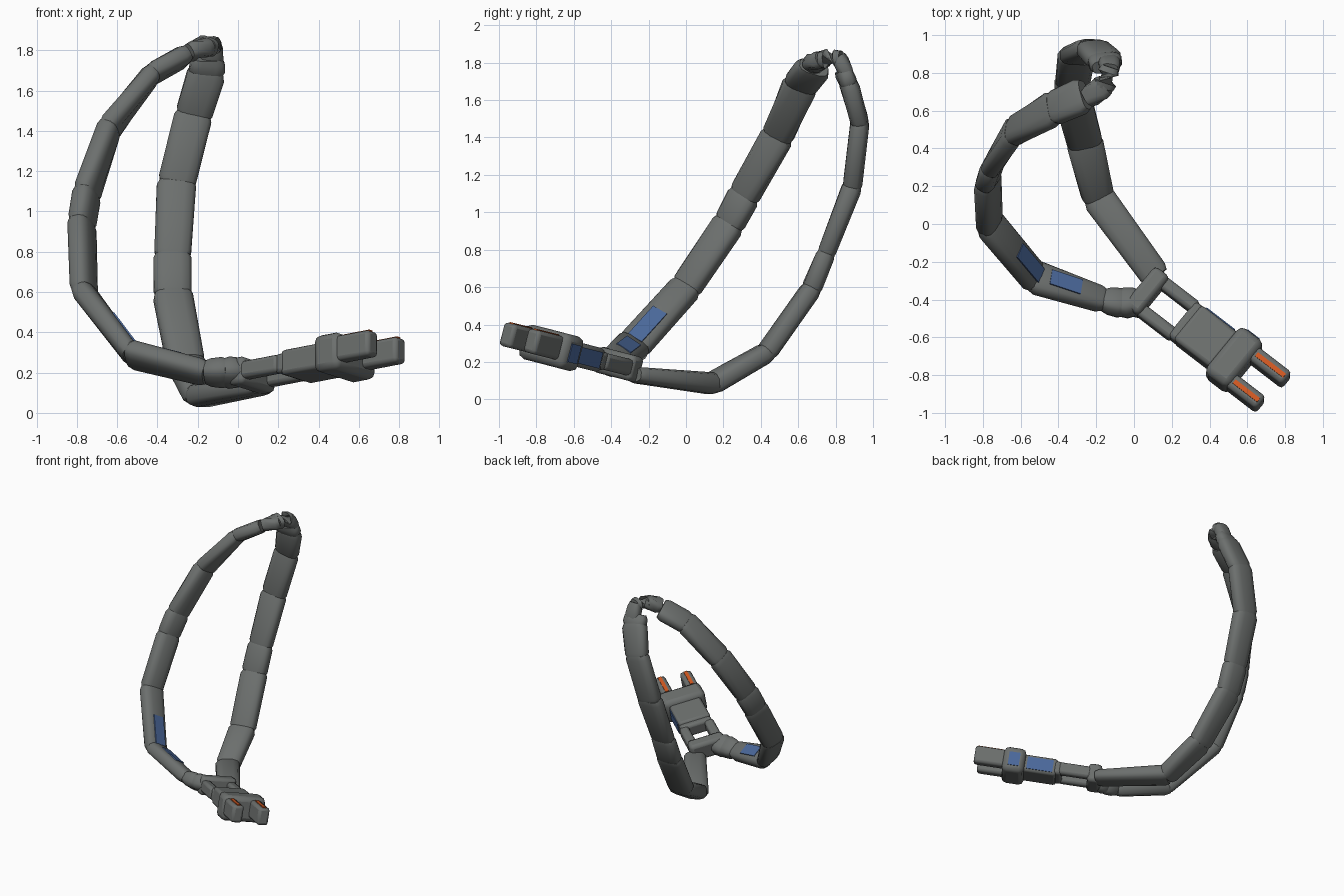
import bpy, bmesh
from math import cos, sin, tau
from mathutils import Vector, Matrix

if "Cube" in bpy.data.objects:
    bpy.data.objects.remove(bpy.data.objects["Cube"])


def material(name, rgb):
    m = bpy.data.materials.new(name)
    m.use_nodes = True
    m.diffuse_color = (*rgb, 1)
    m.node_tree.nodes["Principled BSDF"].inputs["Base Color"].default_value = (*rgb, 1)
    return m


grey = material("grey webbing", (0.15, 0.16, 0.155))
blue = material("blue patch", (0.07, 0.14, 0.33))
orange = material("orange strip", (0.65, 0.10, 0.015))


def finish(bm, name, mat, bevel=0):
    bmesh.ops.recalc_face_normals(bm, faces=bm.faces)
    me = bpy.data.meshes.new(name)
    bm.to_mesh(me)
    bm.free()
    ob = bpy.data.objects.new(name, me)
    bpy.context.collection.objects.link(ob)
    me.materials.append(mat)
    if bevel:
        mod = ob.modifiers.new("Bevel", "BEVEL")
        mod.width, mod.segments = bevel, 2
    bpy.ops.object.select_all(action="DESELECT")
    ob.select_set(True)
    bpy.context.view_layer.objects.active = ob
    bpy.ops.object.shade_smooth_by_angle(angle=0.7)
    return ob


def frame(t, w):
    """Width and thickness directions square to a path direction."""
    w = (w - t * w.dot(t)).normalized()
    return w, t.cross(w)


def segment(name, p, q, wp, wq, size_p, size_q):
    """Flattened padded sleeve from p to q with chamfered ends."""
    t = (q - p).normalized()
    length = (q - p).length
    bm = bmesh.new()
    rings = []
    end = min(0.02, length * 0.2)
    for d, k in ((-0.012, 0.85), (end, 1), (length - end, 1), (length + 0.012, 0.85)):
        f = min(max(d / length, 0), 1)
        w, n = frame(t, wp.lerp(wq, f))
        half_w, half_n = (a + (b - a) * f for a, b in zip(size_p, size_q))
        ring = []
        for i in range(12):
            c, s = cos(tau * (i + .5) / 12), sin(tau * (i + .5) / 12)
            c, s = [(abs(v) ** 0.65) * (1 if v > 0 else -1) for v in (c, s)]
            ring.append(bm.verts.new(p + t * d + w * c * half_w * k + n * s * half_n * k))
        rings.append(ring)
    for a, b in zip(rings, rings[1:]):
        for i in range(12):
            bm.faces.new((a[i - 1], a[i], b[i], b[i - 1]))
    bm.faces.new(rings[0])
    bm.faces.new(rings[-1])
    finish(bm, name, grey)


def strap(name, points):
    """Points hold position, width direction, half width, half thickness."""
    pts = [(Vector(p), Vector(w).normalized(), s) for p, w, s in points]
    for i, (a, b) in enumerate(zip(pts, pts[1:])):
        # each sleeve flares a little towards its far end
        start = [v * 0.96 for v in a[2]]
        segment(f"{name}_{i + 1}", a[0], b[0], a[1], b[1], start, b[2])
    return pts


FULL = (0.097, 0.052)
SLIM = (0.09, 0.056)
side_strap = strap("side_strap", [
    ((-0.17, -0.40, 0.20), (0.2, 0.75, -0.6), (0.075, 0.055)),
    ((-0.53, -0.28, 0.29), (0.35, 0.75, -0.55), FULL),
    ((-0.765, 0.00, 0.60), (0.45, 0.73, -0.45), SLIM),
    ((-0.775, 0.23, 0.94), (0.45, 0.75, -0.45), SLIM),
    ((-0.75, 0.31, 1.09), (0.4, 0.75, -0.45), SLIM),
    ((-0.64, 0.49, 1.41), (0.15, 0.82, -0.42), SLIM),
    ((-0.43, 0.61, 1.68), (-0.2, 0.85, -0.35), FULL),
    ((-0.27, 0.68, 1.77), (-0.3, 0.85, -0.3), FULL),
])
strap("side_strap_collar", [
    ((0.02, -0.41, 0.20), (0, 0.75, -0.6), (0.075, 0.06)),
    ((-0.06, -0.42, 0.20), (0, 0.75, -0.6), (0.085, 0.065)),
    ((-0.15, -0.405, 0.20), (0, 0.75, -0.6), (0.07, 0.055)),
])
strap("back_strap", [
    ((0.11, -0.27, 0.13), (0.75, 0.6, 0), (0.085, 0.045)),
    ((-0.19, 0.14, 0.085), (0.85, 0.45, 0), (0.09, 0.06)),
    ((-0.26, 0.43, 0.25), (0.97, 0.2, 0), (0.1, 0.055)),
    ((-0.325, 0.67, 0.59), (1, 0.1, 0), (0.1, 0.055)),
    ((-0.325, 0.75, 0.78), (1, 0, 0), FULL),
    ((-0.305, 0.89, 1.14), (1, 0, -0.1), (0.1, 0.055)),
    ((-0.22, 0.93, 1.48), (1, 0, -0.15), FULL),
    ((-0.155, 0.87, 1.69), (1, 0.1, -0.15), FULL),
    ((-0.15, 0.84, 1.75), (1, 0.2, 0), (0.085, 0.045)),
])
strap("top_link", [
    ((-0.24, 0.67, 1.79), (-0.5, 0.7, -0.5), (0.06, 0.05)),
    ((-0.16, 0.73, 1.82), (-0.6, 0.6, 0.2), (0.065, 0.05)),
    ((-0.13, 0.82, 1.825), (1, -0.2, 0), (0.055, 0.045)),
    ((-0.13, 0.86, 1.74), (1, 0.1, 0), (0.06, 0.04)),
])


def box(name, matrix, centre, size, mat=grey, bevel=0.02):
    bm = bmesh.new()
    place = Matrix.Translation(centre) @ Matrix.Diagonal((*size, 1))
    bmesh.ops.create_cube(bm, size=1, matrix=matrix @ place)
    return finish(bm, name, mat, bevel)


def axes(origin, t, w, n):
    m = Matrix((t, w, n)).transposed().to_4x4()
    m.translation = origin
    return m


# Blue plates on the inner face of the two lower sleeves
for i, f0, f1 in ((0, 0.35, 0.8), (1, 0.02, 0.5)):
    (p, wp, _), (q, wq, _) = side_strap[i:i + 2]
    t = (q - p).normalized()
    w, n = frame(t, wp.lerp(wq, (f0 + f1) / 2))
    m = axes(p.lerp(q, (f0 + f1) / 2), t, w, n)
    height = -0.0515 if i == 0 else -0.054
    box("inner_patch", m, (0, 0, height), ((q - p).length * (f1 - f0), 0.09, 0.008), blue, 0)

# Buckle frame: length, width, up
u = Vector((0.78, -0.60, 0.15)).normalized()
v, n = frame(u, Vector((0.58, 0.77, -0.20)))
buckle = axes(Vector((0.53, -0.72, 0.275)), u, v, n)

box("buckle_back_bar", buckle, (-0.59, 0, 0), (0.10, 0.27, 0.14), bevel=0.025)
box("buckle_front_bar", buckle, (-0.32, 0, 0), (0.07, 0.24, 0.10))
box("buckle_body", buckle, (-0.19, 0, 0), (0.25, 0.24, 0.13))
box("buckle_crossbar", buckle, (0, 0, 0), (0.16, 0.32, 0.19), bevel=0.035)
for name, s in (("left", 1), ("right", -1)):
    box(f"{name}_ring_bar", buckle, (-0.45, s * 0.095, 0), (0.24, 0.07, 0.09))
    reach = 0.29 if s > 0 else 0.265
    y = s * 0.095 - 0.012
    box(f"{name}_prong", buckle, (reach / 2, y, 0.01), (reach, 0.085, 0.13), bevel=0.02)
    box(f"{name}_prong_strip", buckle, (reach / 2 + 0.035, y, 0.076),
        (reach - 0.10, 0.026, 0.008), orange, 0)
box("buckle_side_patch", buckle, (-0.19, 0.122, 0), (0.19, 0.008, 0.09), blue, 0)
box("crossbar_side_patch", buckle, (0, 0.162, 0), (0.08, 0.008, 0.10), blue, 0)
